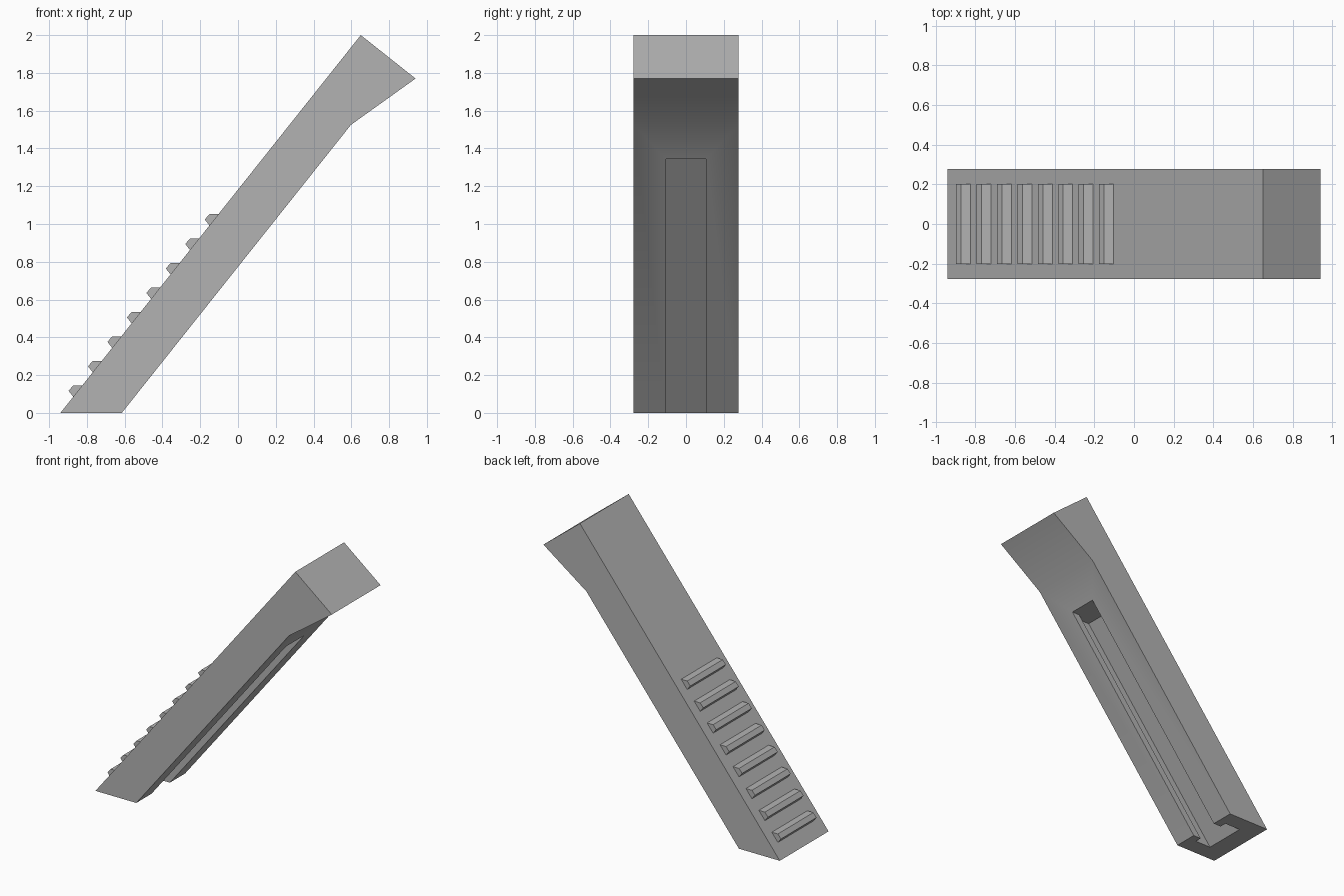
import bpy, bmesh, math

if "Cube" in bpy.data.objects:
    bpy.data.objects.remove(bpy.data.objects["Cube"])

HALF_W = 0.277          # half width of the bar
SLOPE = 1.2575          # rise over run of the leaning bar
FOOT_X = -0.615         # underside edge at the foot

grey = bpy.data.materials.new("plain_grey")
grey.diffuse_color = (0.45, 0.45, 0.45, 1)
grey.use_nodes = True
grey.node_tree.nodes["Principled BSDF"].inputs["Base Color"].default_value = grey.diffuse_color


def prism(name, start, end):
    """Solid between two matching loops of 3D points."""
    bm = bmesh.new()
    a = [bm.verts.new(p) for p in start]
    b = [bm.verts.new(p) for p in end]
    bm.faces.new(a)
    bm.faces.new(b[::-1])
    n = len(a)
    for i in range(n):
        bm.faces.new((a[i], b[i], b[(i + 1) % n], a[(i + 1) % n]))
    bmesh.ops.recalc_face_normals(bm, faces=bm.faces)
    mesh = bpy.data.meshes.new(name)
    bm.to_mesh(mesh)
    bm.free()
    mesh.materials.append(grey)
    obj = bpy.data.objects.new(name, mesh)
    bpy.context.collection.objects.link(obj)
    return obj


def side_prism(name, profile, half):
    return prism(name, [(x, -half, z) for x, z in profile],
                 [(x, half, z) for x, z in profile])


# Leaning bar with a flared head
bar = side_prism("grip_bar", [(-0.94, 0), (FOOT_X, 0), (0.598, 1.525),
                              (0.94, 1.77), (0.65, 2.0)], HALF_W)

# T-shaped slot along the underside, open at the foot, flat at the top
half_t = [(0.1, 0.105), (-0.06, 0.105), (-0.06, 0.155), (-0.185, 0.155)]
tee = half_t + [(x, -y) for x, y in reversed(half_t)]


def slot_ring(z):
    return [(FOOT_X + z / SLOPE + x, y, z) for x, y in tee]


cutter = prism("slot_cutter", slot_ring(-0.1), slot_ring(1.345))
cutter.hide_render = True
cut = bar.modifiers.new("slot", "BOOLEAN")
cut.operation = "DIFFERENCE"
cut.solver = "EXACT"
cut.object = cutter
bpy.context.view_layer.objects.active = bar
bar.select_set(True)
bpy.ops.object.modifier_apply(modifier=cut.name)
bpy.data.objects.remove(cutter)
bpy.ops.object.shade_smooth_by_angle(angle=math.radians(30))

# Grip ribs stepping up the back, slightly sunk into the bar
rib = [(-0.872, 0.085), (-0.897, 0.117), (-0.872, 0.146),
       (-0.824, 0.146), (-0.82, 0.14), (-0.865, 0.083)]
for i in range(8):
    dx = 0.103 * i
    side_prism(f"grip_rib_{i + 1}",
               [(x + dx, z + dx * SLOPE) for x, z in rib], 0.202)
